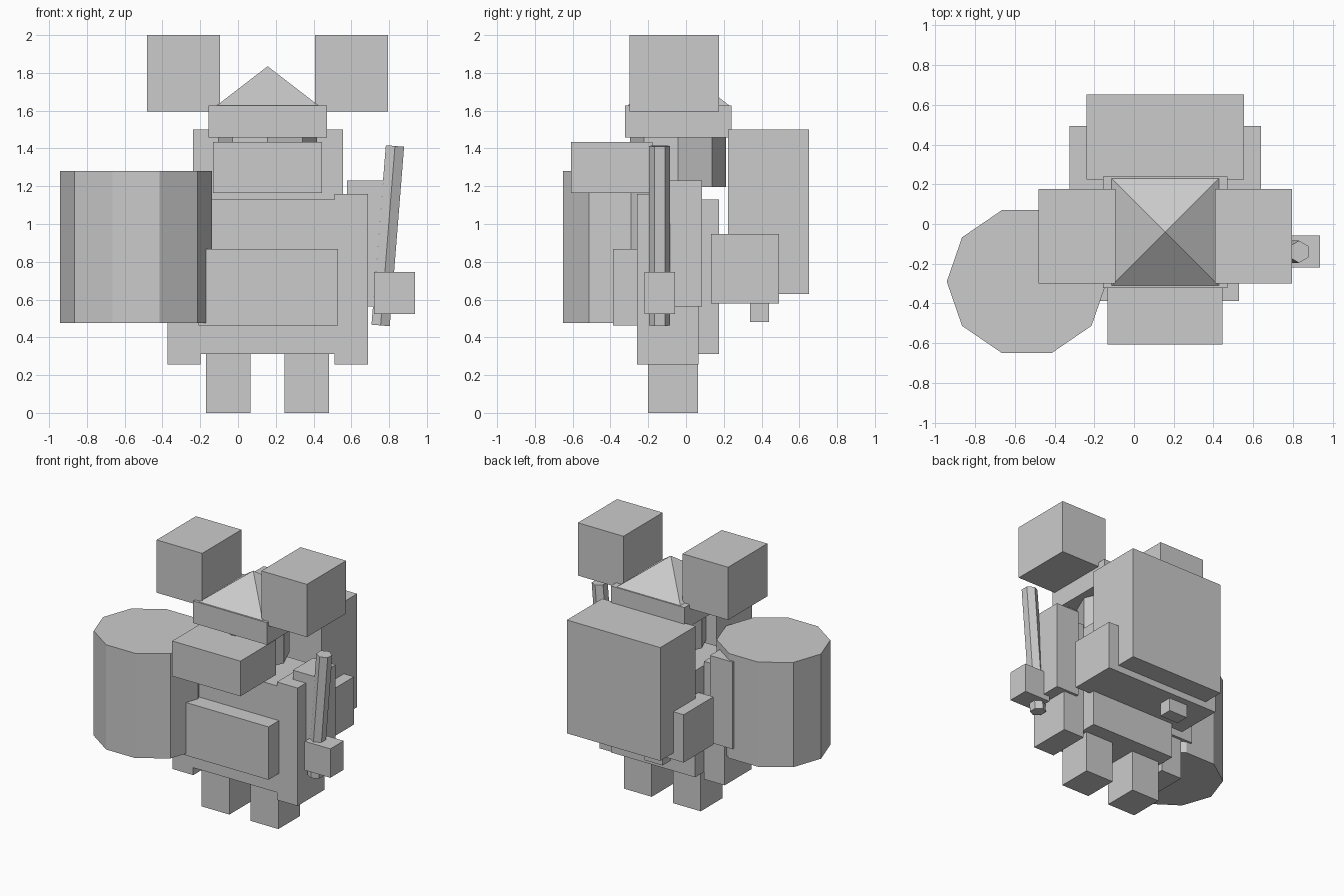
import bpy
import math
from mathutils import Vector

if "Cube" in bpy.data.objects:
    bpy.data.objects.remove(bpy.data.objects["Cube"])

CX = 0.157  # symmetry plane of the figure
grey = bpy.data.materials.new("plain_grey")
grey.diffuse_color = (0.6, 0.6, 0.6, 1.0)
grey.use_nodes = True
grey.node_tree.nodes["Principled BSDF"].inputs["Base Color"].default_value = grey.diffuse_color


def finish(name):
    obj = bpy.context.object
    obj.name = name
    obj.data.materials.append(grey)
    return obj


def box(name, x, y, z):
    """Box from its (min, max) range on each axis."""
    bpy.ops.mesh.primitive_cube_add(size=1, location=[sum(r) / 2 for r in (x, y, z)])
    obj = finish(name)
    obj.scale = [r[1] - r[0] for r in (x, y, z)]
    return obj


def pair(name, x, y, z):
    """Box and its mirror image across the figure's centre."""
    box(name + "_right", x, y, z)
    box(name + "_left", (2 * CX - x[1], 2 * CX - x[0]), y, z)


def prism(name, sides, centre, radii, z):
    """Upright prism with a corner pointing along x."""
    bpy.ops.mesh.primitive_cylinder_add(
        vertices=sides, radius=1, depth=1,
        location=(centre[0], centre[1], sum(z) / 2))
    obj = finish(name)
    if sides % 4:
        obj.rotation_euler.z = math.pi / 2
        radii = radii[::-1]
    obj.scale = (radii[0], radii[1], z[1] - z[0])
    return obj


# Legs and body
pair("leg", (0.247, 0.483), (-0.20, 0.063), (0.0, 0.36))
box("torso", (-0.2, 0.514), (-0.26, 0.175), (0.312, 1.13))
pair("body_side", (0.512, 0.688), (-0.26, 0.065), (0.255, 1.16))
pair("arm", (0.577, 0.77), (-0.16, 0.085), (0.562, 1.23))
box("belly_pouch", (-0.21, 0.53), (-0.387, -0.25), (0.462, 0.868))

# Head, muzzle, hat and ears
prism("head", 8, (CX, -0.042), (0.262, 0.254), (1.195, 1.50))
box("muzzle", (-0.133, 0.446), (-0.608, -0.178), (1.165, 1.435))
box("hat_brim", (-0.155, 0.47), (-0.322, 0.24), (1.457, 1.627))
bpy.ops.mesh.primitive_cone_add(
    vertices=4, radius1=0.27 * math.sqrt(2), radius2=0, depth=0.208,
    location=(CX, -0.04, 1.731), rotation=(0, 0, math.pi / 4))
finish("hat_peak")
pair("ear", (0.408, 0.795), (-0.30, 0.176), (1.595, 2.0))

# Drum carried on one side
prism("drum", 10, (-0.54, -0.29), (0.403, 0.379), (0.476, 1.28))

# Backpack with bedroll and hanging tag
box("backpack", (-0.238, 0.555), (0.223, 0.652), (0.63, 1.50))
box("bedroll", (-0.325, 0.64), (0.132, 0.493), (0.58, 0.947))
box("hanging_tag", (-0.11, 0.045), (0.34, 0.44), (0.48, 0.60))

# Hand holding a tilted staff
box("hand", (0.72, 0.938), (-0.22, -0.058), (0.523, 0.745))
low, high = Vector((0.755, -0.14, 0.463)), Vector((0.831, -0.14, 1.413))
bpy.ops.mesh.primitive_cylinder_add(
    vertices=6, radius=0.056, depth=(high - low).length, location=(low + high) / 2,
    rotation=(0, math.atan2(high.x - low.x, high.z - low.z), 0))
finish("staff")
